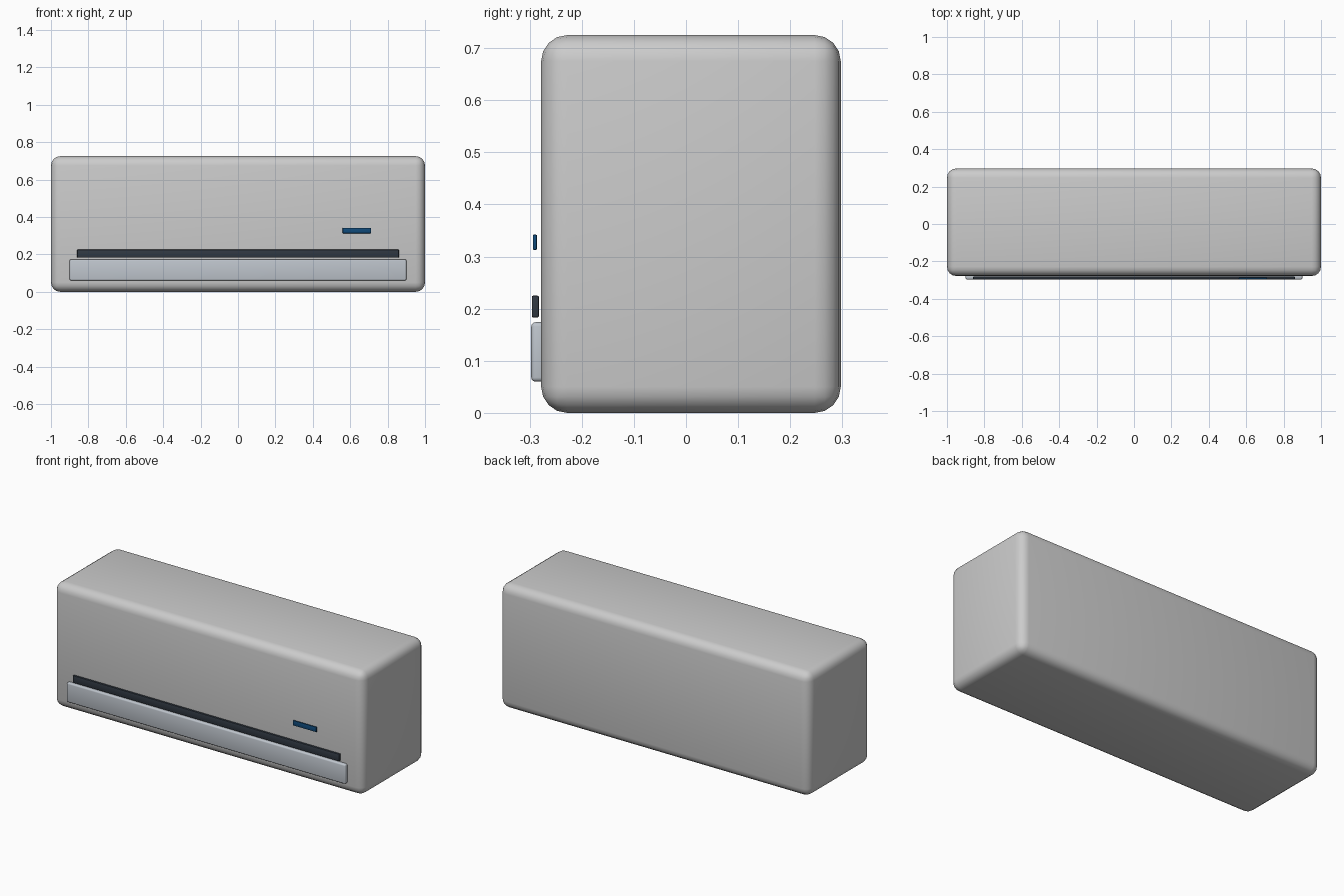
import bpy
from math import radians

if "Cube" in bpy.data.objects:
    bpy.data.objects.remove(bpy.data.objects["Cube"])


def material(name, rgb):
    mat = bpy.data.materials.new(name)
    mat.diffuse_color = (*rgb, 1)
    mat.use_nodes = True
    mat.node_tree.nodes["Principled BSDF"].inputs["Base Color"].default_value = mat.diffuse_color
    return mat


def rounded_box(name, lo, hi, radius, segments, mat=None):
    """Bevelled box spanning the corners lo and hi."""
    centre = [(a + b) / 2 for a, b in zip(lo, hi)]
    bpy.ops.mesh.primitive_cube_add(size=1, location=centre)
    ob = bpy.context.object
    ob.name = name
    ob.scale = [b - a for a, b in zip(lo, hi)]
    bpy.ops.object.transform_apply(location=False, rotation=False, scale=True)
    bevel = ob.modifiers.new("Bevel", "BEVEL")
    bevel.width = radius
    bevel.segments = segments
    bpy.ops.object.modifier_apply(modifier=bevel.name)
    bpy.ops.object.shade_smooth_by_angle(angle=radians(40))
    if mat:
        ob.data.materials.append(mat)
    return ob


# Main casing
rounded_box("casing", (-1, -0.278, 0), (1, 0.297, 0.725), 0.05, 4)

# Air outlet flap along the lower front
rounded_box("outlet_flap", (-0.9, -0.297, 0.06), (0.9, -0.267, 0.174), 0.008, 3,
            material("pale_grey", (0.52, 0.56, 0.61)))

# Dark vent strip above the flap
rounded_box("vent_strip", (-0.86, -0.296, 0.183), (0.86, -0.282, 0.225), 0.003, 2,
            material("dark_grey", (0.03, 0.04, 0.055)))

# Small display on the right
rounded_box("display", (0.56, -0.294, 0.313), (0.711, -0.286, 0.342), 0.002, 2,
            material("blue", (0.005, 0.07, 0.2)))
